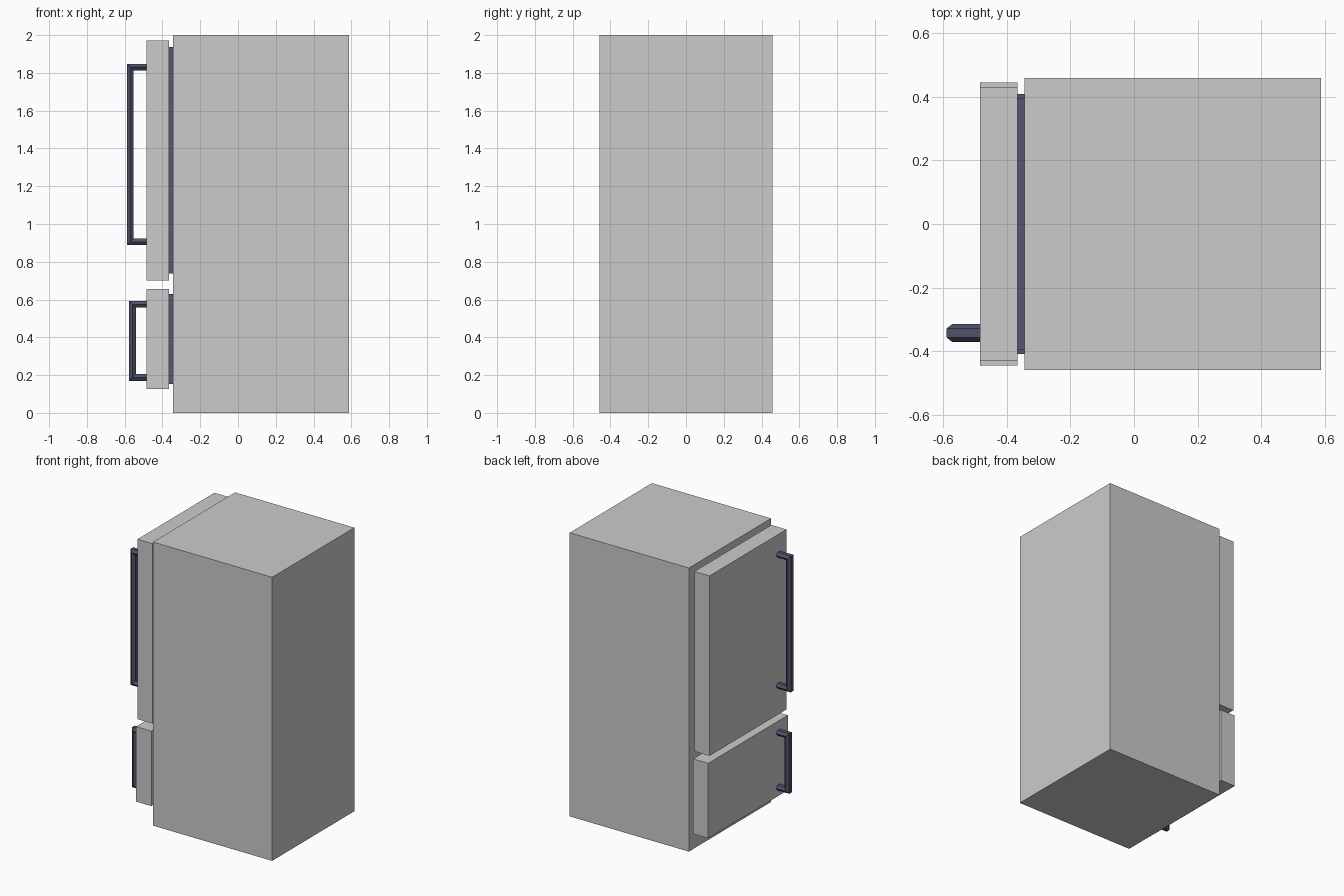
import bpy, bmesh, math

if "Cube" in bpy.data.objects:
    bpy.data.objects.remove(bpy.data.objects["Cube"])


def material(name, rgb):
    m = bpy.data.materials.new(name)
    m.diffuse_color = (*rgb, 1)
    m.use_nodes = True
    m.node_tree.nodes["Principled BSDF"].inputs["Base Color"].default_value = m.diffuse_color
    return m


GREY = material("light grey", (0.6, 0.6, 0.6))
SEAL = material("seal slate", (0.095, 0.09, 0.155))
HANDLE = material("handle slate", (0.078, 0.086, 0.14))


def finish(name, bm, mat):
    bmesh.ops.recalc_face_normals(bm, faces=bm.faces)
    mesh = bpy.data.meshes.new(name)
    bm.to_mesh(mesh)
    bm.free()
    mesh.materials.append(mat)
    obj = bpy.data.objects.new(name, mesh)
    bpy.context.collection.objects.link(obj)
    return obj


def box(name, x0, x1, half_y, z0, z1, mat):
    bm = bmesh.new()
    bmesh.ops.create_cube(bm, size=1)
    for v in bm.verts:
        v.co = (x1 if v.co.x > 0 else x0,
                half_y if v.co.y > 0 else -half_y,
                z1 if v.co.z > 0 else z0)
    return finish(name, bm, mat)


def handle(name, x_out, z0, z1):
    """Bracket-shaped bar with a flattened hexagonal section and mitred corners."""
    r, t, y, x_door = 0.0285, 0.018, -0.342, -0.48
    # centre x, centre z and mitre direction at each path point
    path = [(x_door, z1 - t, 0, 1), (x_out + t, z1 - t, -1, 1),
            (x_out + t, z0 + t, -1, -1), (x_door, z0 + t, 0, -1)]
    bm = bmesh.new()
    rings = []
    for cx, cz, mx, mz in path:
        ring = []
        for i in range(6):
            a = i * math.pi / 3
            s = t * math.sin(a) / math.sin(math.pi / 3)
            ring.append(bm.verts.new((cx + mx * s, y + r * math.cos(a), cz + mz * s)))
        rings.append(ring)
    for a, b in zip(rings, rings[1:]):
        for i in range(6):
            j = (i + 1) % 6
            bm.faces.new((a[i], a[j], b[j], b[i]))
    bm.faces.new(rings[0])
    bm.faces.new(rings[-1])
    return finish(name, bm, HANDLE)


# Cabinet
box("cabinet", -0.343, 0.587, 0.458, 0, 2, GREY)

# Upper door, its seal and handle
box("upper_door", -0.484, -0.366, 0.429, 0.702, 1.971, GREY)
box("upper_seal", -0.366, -0.343, 0.3945, 0.737, 1.937, SEAL)
handle("upper_handle", -0.588, 0.888, 1.848)

# Lower freezer door, its seal and handle
box("lower_door", -0.484, -0.366, 0.444, 0.126, 0.655, GREY)
box("lower_seal", -0.366, -0.343, 0.4075, 0.154, 0.63, SEAL)
handle("lower_handle", -0.576, 0.17, 0.593)
